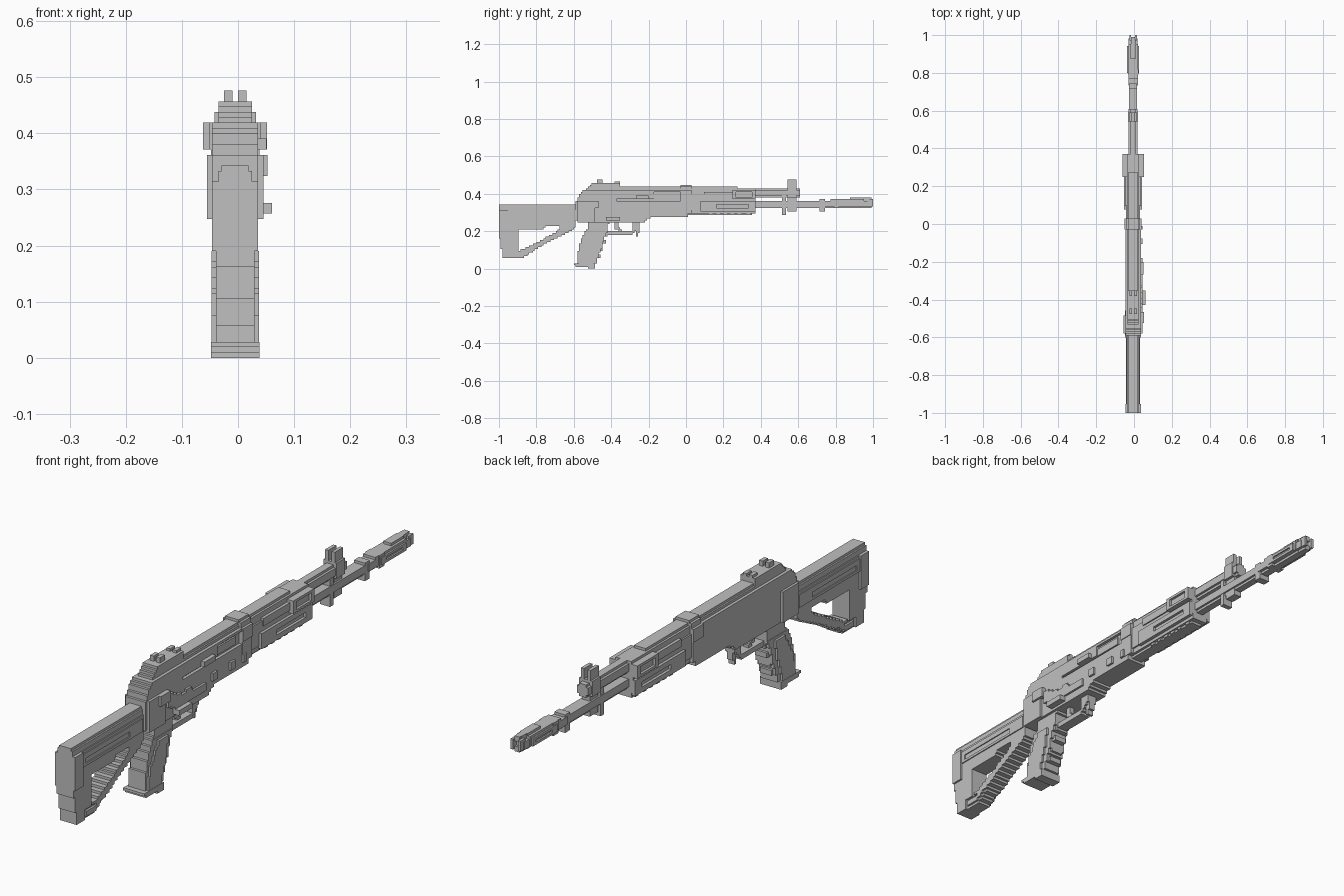
import bpy, bmesh, math
from mathutils import Vector

default_cube = bpy.data.objects.get("Cube")
if default_cube:
    bpy.data.objects.remove(default_cube, do_unlink=True)

UNIT = 2 / 210      # edge of one block
MID = -0.005        # centre plane of the rifle body

steel = bpy.data.materials.new("light_grey_steel")
steel.use_nodes = True
steel_colour = (0.53, 0.53, 0.53, 1)
steel.diffuse_color = steel_colour
steel.node_tree.nodes["Principled BSDF"].inputs["Base Color"].default_value = steel_colour


def inside(loops, y, z):
    """Even-odd test, so later loops cut holes."""
    hit = False
    for loop in loops:
        for (ya, za), (yb, zb) in zip(loop, loop[1:] + loop[:1]):
            if (za > z) != (zb > z) and y < ya + (z - za) * (yb - ya) / (zb - za):
                hit = not hit
    return hit


def rect(back, front, low, high):
    return [(back, low), (front, low), (front, high), (back, high)]


def blocks(name, loops, spans):
    """Side profile turned into stepped blocks.
    spans: (upper height, left x, right x) bands from low to high."""
    points = [p for loop in loops for p in loop]
    ys = [p[0] for p in points]
    zs = [p[1] for p in points]
    columns = range(int((min(ys) + 1) / UNIT) - 1, int((max(ys) + 1) / UNIT) + 2)
    rows = range(max(0, int(min(zs) / UNIT) - 1), int(max(zs) / UNIT) + 2)
    bm = bmesh.new()
    corners = {}

    def corner(band, column, row):
        key = (band, column, row)
        if key not in corners:
            corners[key] = bm.verts.new((spans[band][1], column * UNIT - 1, row * UNIT))
        return corners[key]

    cells = [[] for span in spans]
    for row in rows:
        height = (row + 0.5) * UNIT
        band = next((i for i, s in enumerate(spans) if height < s[0]), len(spans) - 1)
        for column in columns:
            if inside(loops, (column + 0.5) * UNIT - 1, height):
                ring = [(column, row), (column, row + 1), (column + 1, row + 1), (column + 1, row)]
                cells[band].append(bm.faces.new([corner(band, *c) for c in ring]))
    for span, faces in zip(spans, cells):
        if faces:
            grown = bmesh.ops.extrude_face_region(bm, geom=faces, use_keep_orig=True)["geom"]
            moved = [g for g in grown if isinstance(g, bmesh.types.BMVert)]
            bmesh.ops.translate(bm, verts=moved, vec=Vector((span[2] - span[1], 0, 0)))
    bmesh.ops.recalc_face_normals(bm, faces=bm.faces)
    bmesh.ops.dissolve_limit(bm, angle_limit=math.radians(1), verts=bm.verts, edges=bm.edges)
    mesh = bpy.data.meshes.new(name)
    bm.to_mesh(mesh)
    bm.free()
    mesh.materials.append(steel)
    part = bpy.data.objects.new(name, mesh)
    bpy.context.collection.objects.link(part)


def centred(name, loops, *steps):
    """Symmetric part; steps are (upper height, half width), or one half width."""
    if not isinstance(steps[0], tuple):
        steps = ((1, steps[0]),)
    blocks(name, loops, [(top, MID - half, MID + half) for top, half in steps])


def side_plate(name, loops, inner, outer, sides=(-1, 1)):
    """Plate on the flanks, between two distances from the centre plane."""
    for side in sides:
        a, b = sorted((MID + side * inner, MID + side * outer))
        blocks(name + ("_left" if side > 0 else "_right"), loops, [(1, a, b)])


# Shoulder stock with its triangular opening
stock = [(-1, .345), (-1, .2), (-.98, .06), (-.87, .06), (-.75, .135), (-.61, .205), (-.59, .22), (-.59, .345)]
opening = [(-.895, .095), (-.86, .11), (-.76, .16), (-.69, .2), (-.67, .23), (-.75, .23), (-.77, .21), (-.895, .21)]
centred("stock", [stock, opening], (.1, .026), (.315, .034), (.335, .03), (1, .024))
side_plate("stock_rail", [rect(-.99, -.6, .255, .305), rect(-.93, -.68, .27, .29)], .03, .038)
centred("butt_pad", [[(-1, .33), (-1, .2), (-.98, .06), (-.93, .06), (-.95, .2), (-.95, .33)]], (.19, .034), (.31, .041), (1, .03))
side_plate("stock_strut", [[(-.92, .07), (-.87, .07), (-.64, .2), (-.68, .2), (-.87, .09), (-.92, .09)]], .024, .034)

# Receiver: crowned core, with the ejection port cut through the left skin
receiver = [(-.59, .35), (-.59, .27), (-.58, .25), (-.22, .25), (-.19, .275), (.01, .275), (.01, .44), (-.515, .44), (-.57, .4)]
skin = [(-.59, .35), (-.59, .27), (-.58, .25), (-.22, .25), (-.19, .275), (.01, .275), (.01, .42), (-.54, .42), (-.57, .4)]
port = [(-.37, .36), (-.02, .36), (-.02, .41), (-.17, .41), (-.17, .375), (-.37, .375)]
centred("receiver", [receiver], (.425, .03), (1, .024))
side_plate("receiver_skin", [skin, port], .03, .041, [1])
side_plate("receiver_skin", [skin], .03, .041, [-1])
centred("rear_trunnion", [rect(-.58, -.49, .25, .36)], .05)
side_plate("bolt", [rect(-.17, -.06, .37, .4)], .03, .036, [1])
side_plate("charging_handle", [rect(-.27, -.2, .37, .39)], .03, .056, [1])
side_plate("selector_lever", [[(-.47, .3), (-.43, .28), (-.25, .28), (-.25, .3), (-.4, .32), (-.47, .35)]], .04, .049, [1])
side_plate("selector_tab", [rect(-.43, -.35, .26, .28)], .04, .066, [1])
side_plate("selector_pivot", [rect(-.52, -.47, .32, .36)], .04, .058, [1])
for y in (-.36, -.21, -.1, -.03):
    side_plate("receiver_pin", [rect(y, y + .025, .3, .325)], .04, .049, [1])

# Rear sight
centred("rear_sight_base", [[(-.53, .43), (-.35, .43), (-.35, .455), (-.5, .455)]], .03)
for y, top in ((-.48, .476), (-.385, .467)):
    side_plate("rear_sight_ear", [rect(y, y + .03, .45, top)], .005, .02)

# Pistol grip with finger ridges
grip = [(-.6, .025), (-.595, .015), (-.485, 0), (-.48, .04), (-.455, .1), (-.44, .15), (-.42, .2), (-.41, .26),
        (-.53, .26), (-.52, .22), (-.55, .18), (-.575, .11), (-.58, .03)]
centred("pistol_grip", [grip], (.03, .043), (.2, .034), (1, .031))
panel = [(-.57, .03), (-.5, .03), (-.47, .12), (-.455, .19), (-.51, .19), (-.565, .1)]
side_plate("grip_panel", [panel], .03, .042)
for i in range(4):
    y, z = -.475 + .014 * i, .06 + .038 * i
    centred("grip_ridge", [rect(y - .03, y + .016, z, z + .019)], .024)

# Trigger group
centred("trigger_guard", [[(-.43, .18), (-.29, .18), (-.25, .22), (-.25, .26), (-.28, .26), (-.29, .2), (-.43, .2)]], .02)
centred("trigger", [[(-.385, .26), (-.385, .22), (-.36, .2), (-.34, .2), (-.36, .225), (-.36, .26)]], .01)
centred("magazine_catch", [[(-.27, .175), (-.26, .175), (-.245, .21), (-.245, .26), (-.27, .26)]], .012)

# Handguard: stepped core, side panels, slots and front cap
guard = [(0, .285), (.35, .29), (.375, .3), (.375, .43), (.09, .44), (0, .44)]
centred("handguard", [guard], (.295, .022), (.31, .032), (.4, .038), (.425, .032), (1, .024))
side_plate("lower_panel", [rect(.08, .375, .305, .36), rect(.16, .33, .325, .345)], .035, .048)
side_plate("upper_panel", [rect(.25, .375, .37, .42), rect(.27, .355, .385, .405)], .03, .057)
side_plate("upper_panel_floor", [rect(.25, .375, .37, .42)], .03, .048)
side_plate("upper_rib", [rect(.1, .25, .385, .405)], .03, .043)
centred("handguard_collar", [rect(-.025, .03, .3, .45)], (.37, .043), (.42, .046), (.435, .037), (1, .028))
for i in range(6):
    y = .12 + .04 * i
    centred("lower_rib", [rect(y, y + .02, .285, .305)], .028)

# Gas tube, barrel and front sight
centred("gas_tube", [rect(.36, .61, .38, .428)], (.39, .014), (.42, .023), (1, .014))
centred("barrel", [rect(.36, .74, .32, .365)], (.329, .014), (.36, .022), (1, .014))
centred("barrel_bracket", [rect(.51, .535, .29, .4)], .02)
centred("front_sight_base", [rect(.545, .59, .305, .435)], (.38, .016), (1, .027))
side_plate("front_sight_ear", [rect(.545, .59, .43, .476)], .007, .02)
centred("barrel_nub", [rect(.715, .74, .305, .375)], .022)

# Muzzle brake: ribbed body, side vent and a pronged tip
brake = [(.73, .32), (.9, .32), (.92, .325), (.955, .325), (.955, .38), (.89, .38), (.86, .37), (.73, .365)]
vent = [(.925, .342), (.945, .342), (.945, .362), (.925, .353)]
centred("muzzle_brake", [brake, vent], (.33, .014), (.37, .025), (1, .016))
side_plate("brake_rib", [rect(.8, .94, .333, .362), rect(.83, .92, .343, .353)], .022, .031)
centred("muzzle_collar", [rect(.79, .82, .32, .372)], .028)
centred("muzzle_tip", [rect(.95, .98, .325, .38)], (.335, .012), (.365, .023), (1, .012))
side_plate("muzzle_prong", [rect(.97, 1, .335, .367)], .01, .02)
for low in (.325, .362):
    centred("muzzle_tooth", [rect(.97, .99, low, low + .018)], .01)
